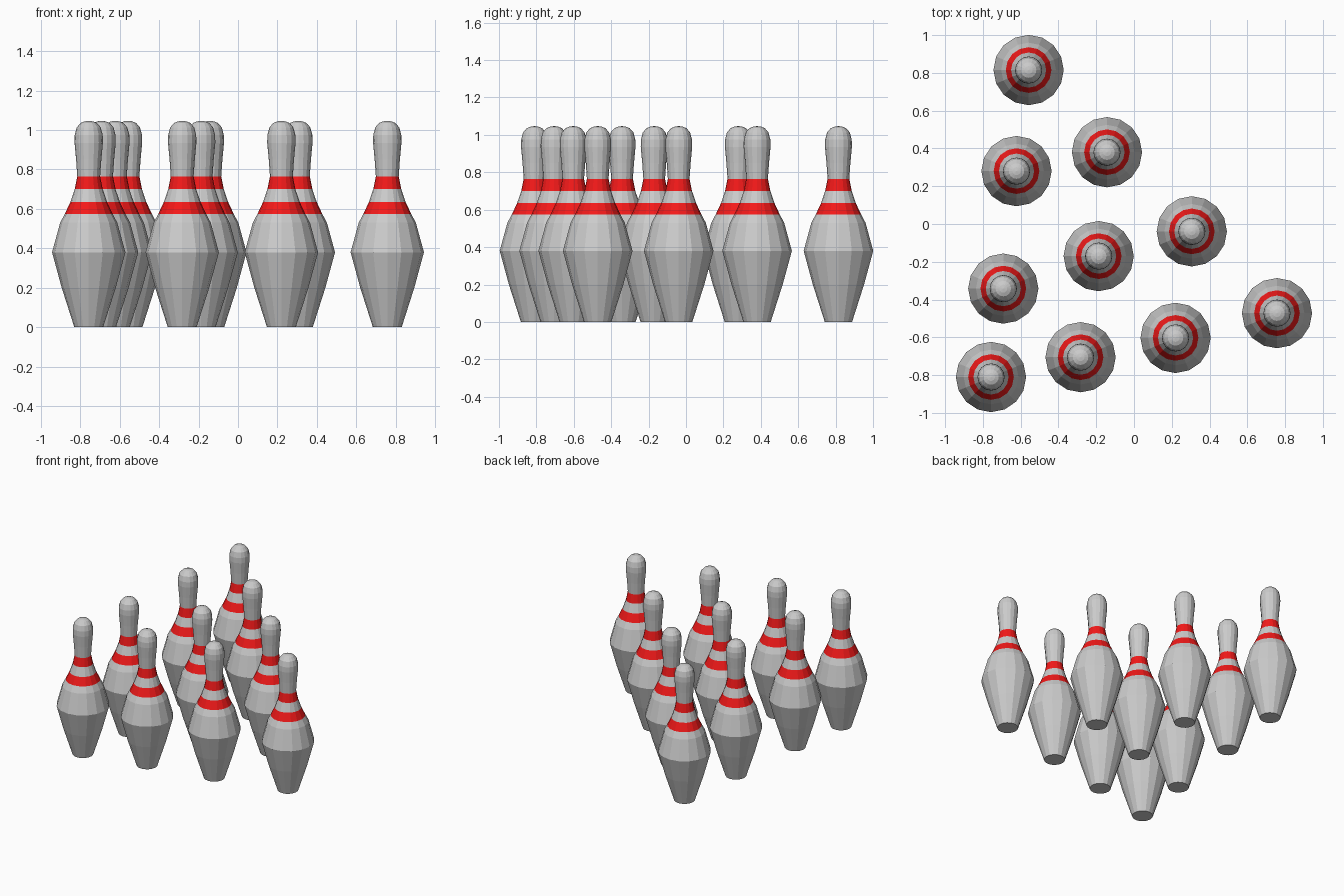
import bpy, bmesh
from math import cos, sin, pi

if "Cube" in bpy.data.objects:
    bpy.data.objects.remove(bpy.data.objects["Cube"])

SIDES = 16

# Pin silhouette as (radius, height), split where the stripes begin and end
BELLY = [(0, 0), (0.073, 0), (0.137, 0.2), (0.186, 0.38), (0.145, 0.53), (0.121, 0.575)]
STRIPE_LOW = [(0.121, 0.575), (0.093, 0.635)]
WAIST = [(0.093, 0.635), (0.071, 0.70)]
STRIPE_HIGH = [(0.071, 0.70), (0.058, 0.765)]
HEAD = [(0.058, 0.765), (0.064, 0.85), (0.072, 0.935), (0.071, 0.975), (0.061, 1.013),
        (0.041, 1.036), (0.021, 1.044), (0, 1.047)]

# Four staggered rows forming the triangle
PINS = [(-0.757, -0.81), (-0.283, -0.705), (0.22, -0.603), (0.757, -0.472),
        (-0.692, -0.342), (-0.187, -0.17), (0.306, -0.039),
        (-0.622, 0.28), (-0.143, 0.38), (-0.558, 0.815)]


def lathe(bm, profile):
    """Revolve one open profile section into flat faces."""
    rings = []
    for r, z in profile:
        if r == 0:
            rings.append([bm.verts.new((0, 0, z))] * SIDES)
        else:
            rings.append([bm.verts.new((r * cos(2 * pi * i / SIDES), r * sin(2 * pi * i / SIDES), z))
                          for i in range(SIDES)])
    for low, high in zip(rings, rings[1:]):
        for i in range(SIDES):
            j = (i + 1) % SIDES
            corners = [low[i], low[j], high[j], high[i]]
            bm.faces.new(list(dict.fromkeys(corners)))


def make_mesh(name, sections, material=None):
    bm = bmesh.new()
    for section in sections:
        lathe(bm, section)
    mesh = bpy.data.meshes.new(name)
    bm.to_mesh(mesh)
    bm.free()
    if material:
        mesh.materials.append(material)
    return mesh


red = bpy.data.materials.new("red")
red.diffuse_color = (0.9, 0.01, 0.01, 1)
red.use_nodes = True
red.node_tree.nodes["Principled BSDF"].inputs["Base Color"].default_value = red.diffuse_color

body = make_mesh("pin_body", [BELLY, WAIST, HEAD])
stripes = make_mesh("pin_stripes", [STRIPE_LOW, STRIPE_HIGH], red)

# Place every pin as a body with its stripes
for n, (x, y) in enumerate(PINS, 1):
    for mesh in (body, stripes):
        obj = bpy.data.objects.new(f"{mesh.name}_{n}", mesh)
        obj.location = (x, y, 0)
        bpy.context.collection.objects.link(obj)
